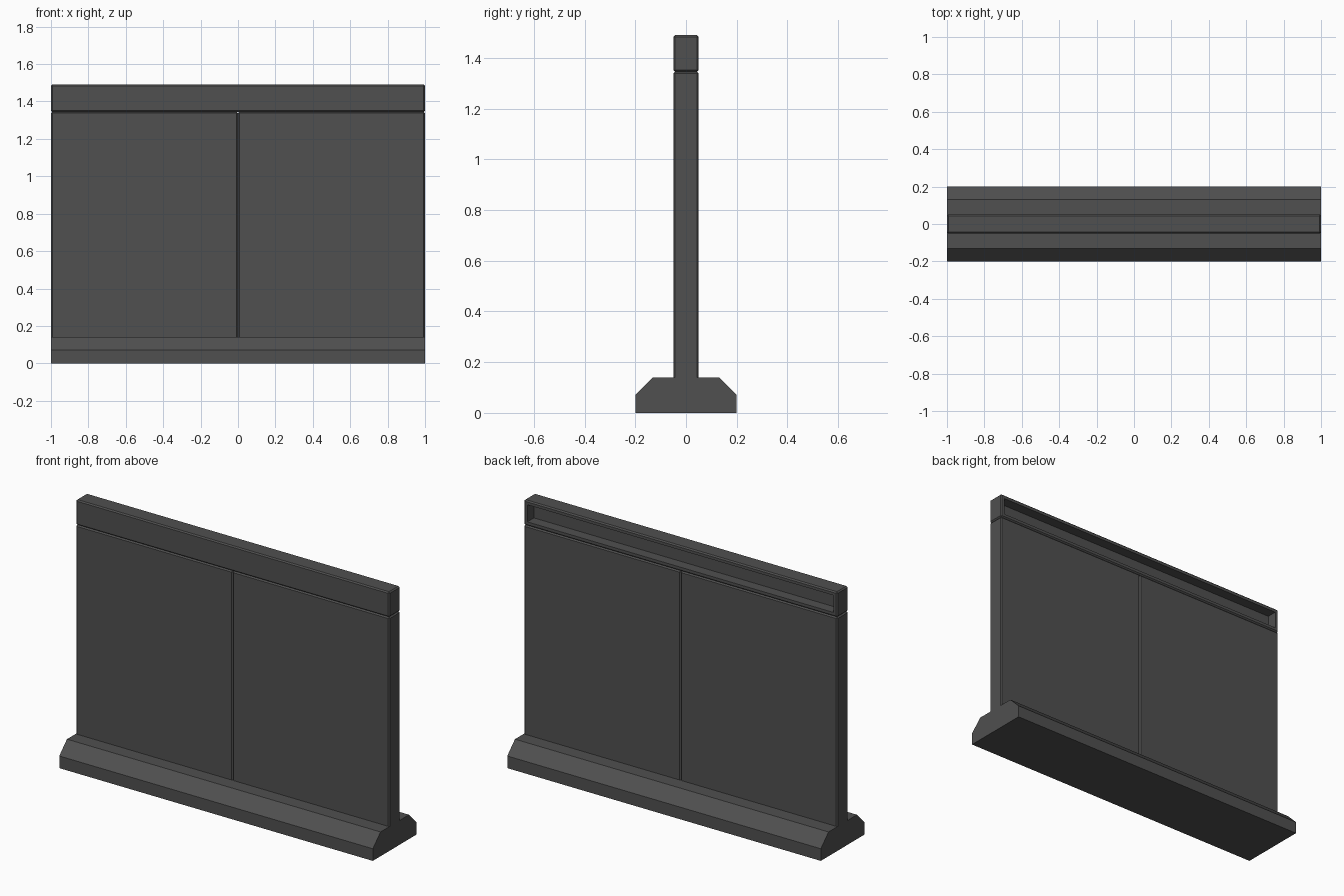
import bpy
import bmesh
from mathutils import Vector

if "Cube" in bpy.data.objects:
    bpy.data.objects.remove(bpy.data.objects["Cube"])

dark = bpy.data.materials.new("dark_grey")
dark.diffuse_color = (0.08, 0.08, 0.08, 1)
dark.use_nodes = True
dark.node_tree.nodes["Principled BSDF"].inputs["Base Color"].default_value = dark.diffuse_color


def finish(name, bm):
    bmesh.ops.recalc_face_normals(bm, faces=bm.faces)
    mesh = bpy.data.meshes.new(name)
    bm.to_mesh(mesh)
    bm.free()
    mesh.materials.append(dark)
    obj = bpy.data.objects.new(name, mesh)
    bpy.context.collection.objects.link(obj)
    return obj


def chamfered_box(lo, hi, width=0.007):
    lo, hi = Vector(lo), Vector(hi)
    bm = bmesh.new()
    bmesh.ops.create_cube(bm, size=1)
    for v in bm.verts:
        v.co = (lo + hi) / 2 + v.co * (hi - lo)
    bmesh.ops.bevel(bm, geom=list(bm.edges), offset=width, segments=1,
                    profile=0.5, affect='EDGES')
    return bm


# Base: chamfered foot profile extruded along x
bm = bmesh.new()
profile = [(-0.2, 0), (0.2, 0), (0.2, 0.07), (0.13, 0.14), (-0.13, 0.14), (-0.2, 0.07)]
face = bm.faces.new([bm.verts.new((-1, y, z)) for y, z in profile])
ext = bmesh.ops.extrude_face_region(bm, geom=[face])
bmesh.ops.translate(bm, vec=(2, 0, 0),
                    verts=[g for g in ext["geom"] if isinstance(g, bmesh.types.BMVert)])
finish("base", bm)

# Two wall panels side by side, seated slightly into the base
for name, x in (("left_panel", -1), ("right_panel", 0)):
    finish(name, chamfered_box((x, -0.05, 0.13), (x + 1, 0.05, 1.345)))

# Top rail with a long recess in its back face
bm = chamfered_box((-1, -0.05, 1.345), (1, 0.05, 1.49))
back = max(bm.faces, key=lambda f: f.calc_center_median().y)
bmesh.ops.inset_region(bm, faces=[back], thickness=0.023)
pocket = bmesh.ops.extrude_discrete_faces(bm, faces=[back])["faces"][0]
bmesh.ops.translate(bm, vec=(0, -0.06, 0), verts=pocket.verts)
finish("top_rail", bm)
